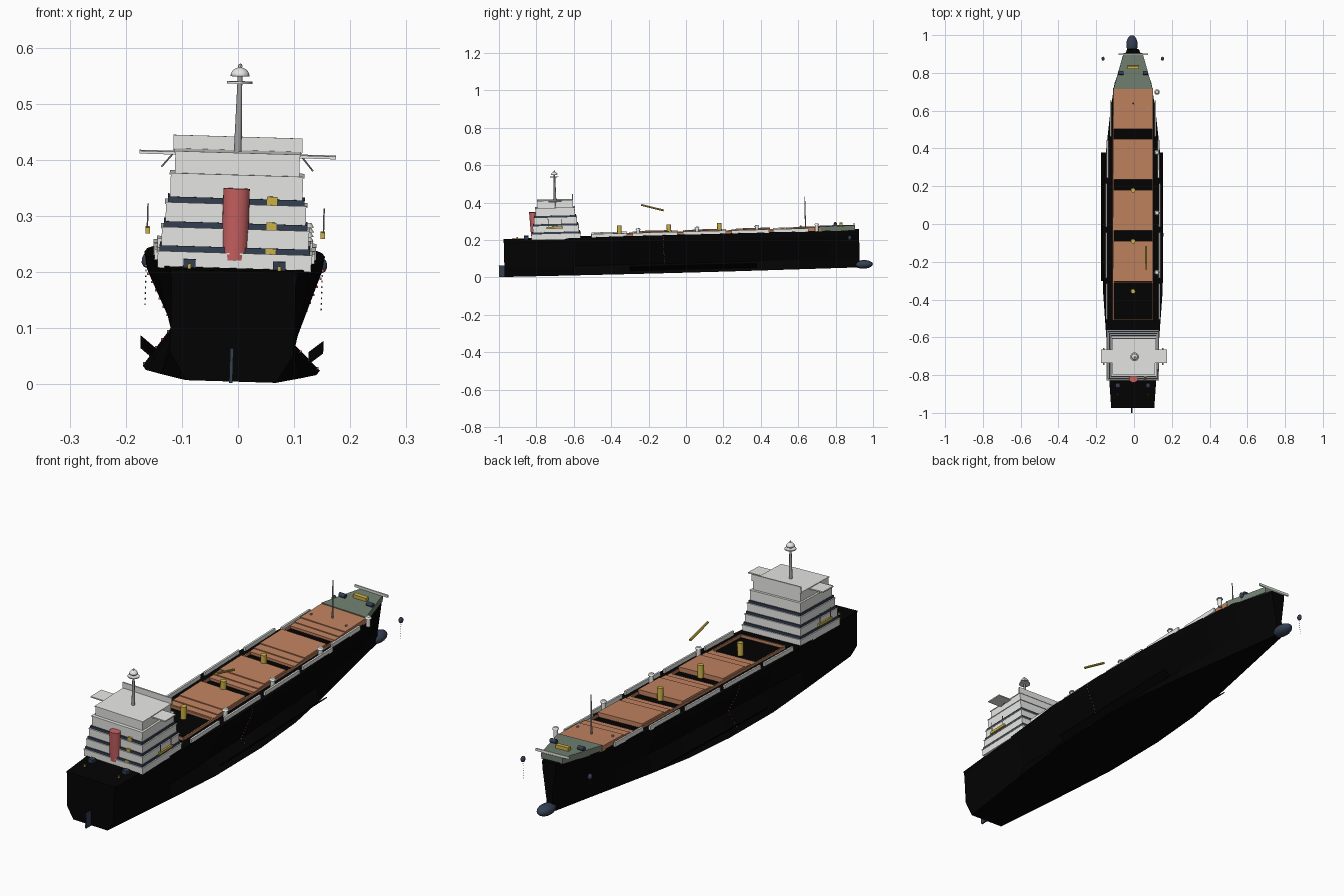
import bpy, bmesh, math
from mathutils import Matrix, Vector

if "Cube" in bpy.data.objects:
    bpy.data.objects.remove(bpy.data.objects["Cube"])

def mat(name, r, g, b):
    m = bpy.data.materials.new(name)
    m.diffuse_color = (r, g, b, 1)
    m.use_nodes = True
    m.node_tree.nodes["Principled BSDF"].inputs["Base Color"].default_value = m.diffuse_color
    return m

BLACK = mat("hull_black", .0008, .0008, .0008)
WHITE = mat("white_paint", .84, .84, .82)
NAVY = mat("navy", .035, .05, .085)
BROWN = mat("hatch_brown", .53, .225, .115)
GREEN = mat("deck_green", .17, .22, .17)
YELLOW = mat("yellow", .62, .45, .06)
RED = mat("red", .58, .12, .12)
GREY = mat("mast_grey", .36, .36, .36)

def finish(name, bm, m, smooth=False):
    bmesh.ops.recalc_face_normals(bm, faces=bm.faces)
    me = bpy.data.meshes.new(name)
    bm.to_mesh(me)
    bm.free()
    me.materials.append(m)
    ob = bpy.data.objects.new(name, me)
    bpy.context.collection.objects.link(ob)
    if smooth:
        bpy.ops.object.select_all(action='DESELECT')
        bpy.context.view_layer.objects.active = ob
        ob.select_set(True)
        bpy.ops.object.shade_smooth_by_angle(angle=math.radians(40))
    return ob

def box(name, m, x0, x1, y0, y1, z0, z1):
    bm = bmesh.new()
    bmesh.ops.create_cube(bm, size=1)
    for v in bm.verts:
        v.co = Vector(((x0 + x1) / 2 + v.co.x * (x1 - x0),
                       (y0 + y1) / 2 + v.co.y * (y1 - y0),
                       (z0 + z1) / 2 + v.co.z * (z1 - z0)))
    return finish(name, bm, m)

def rod(name, m, a, b, r0, r1=None, n=12):
    a, b = Vector(a), Vector(b)
    d = b - a
    bm = bmesh.new()
    bmesh.ops.create_cone(bm, cap_ends=True, segments=n, radius1=r0,
                          radius2=r0 if r1 is None else r1, depth=d.length)
    bm.transform(Matrix.Translation((a + b) / 2) @ d.to_track_quat('Z', 'Y').to_matrix().to_4x4())
    return finish(name, bm, m, n > 6)

def ball(name, m, c, r, n=16):
    bm = bmesh.new()
    bmesh.ops.create_uvsphere(bm, u_segments=n, v_segments=n // 2, radius=1)
    bm.transform(Matrix.Translation(c) @ Matrix.Diagonal((*r, 1)))
    return finish(name, bm, m, True)

# Hull: y, bottom, waist and deck half widths, deck height; lofted with a pinched waist
stations = [(-.97, .08, .11, .114, .197), (-.6, .125, .108, .14, .2), (-.35, .152, .105, .158, .203),
            (-.05, .158, .105, .161, .203), (.2, .143, .1, .156, .203), (.4, .112, .092, .142, .203),
            (.6, .075, .075, .12, .203), (.75, .047, .052, .098, .203), (.93, .014, .014, .032, .203)]
bm = bmesh.new()
rings = []
for y, b, w, d, h in stations:
    side = lambda wz: [(b, 0), (w, wz), (d * .97, .175), (d, h)]
    ring = side(.05) + [(-x, z) for x, z in reversed(side(.075 if y > -.9 else .05))]
    rings.append([bm.verts.new((x, y, z)) for x, z in ring])
for r, s in zip(rings, rings[1:]):
    for i in range(8):
        j = (i + 1) % 8
        bm.faces.new((r[i], r[j], s[j], s[i]))
bm.faces.new(rings[0])
bm.faces.new(rings[-1])
finish("hull", bm, BLACK)
ball("bulbous_bow", NAVY, (0, .95, .015), (.03, .05, .023), 20)
box("rudder", NAVY, -.003, .003, -1.0, -.965, -.002, .06)

# Forecastle deck
bm = bmesh.new()
plan = [(-.104, .72), (.104, .72), (.05, .91), (-.05, .91)]
lo = [bm.verts.new((x, y, .2)) for x, y in plan]
hi = [bm.verts.new((x, y, .226)) for x, y in plan]
bm.faces.new(lo)
bm.faces.new(hi)
for i in range(4):
    j = (i + 1) % 4
    bm.faces.new((lo[i], lo[j], hi[j], hi[i]))
finish("forecastle", bm, GREEN)
box("bow_screen", WHITE, -.078, .078, .902, .908, .226, .236)
box("windlass", YELLOW, -.03, .03, .826, .844, .226, .24)
rod("foremast", GREY, (0, .645, .2), (0, .645, .385), .0035, .002)

# Hatch covers: one large panel and two lower strips in each bay
for a in (-.3, -.03, .24, .51):
    b = a + .215
    box("hatch_cover", BROWN, -.105, .105, a + .07, b, .2, .222)
    box("hatch_strip_front", BROWN, -.105, .105, a, a + .03, .2, .214)
    box("hatch_strip_middle", BROWN, -.105, .105, a + .03, a + .07, .2, .218)
for s in (-1, 1):
    x = s * .104
    box("hatch_coaming_side", BROWN, x - .003, x + .003, -.5, .51, .2, .213)
for y in (-.5, -.305):
    box("hatch_coaming_end", BROWN, -.105, .105, y - .003, y + .003, .2, .213)

# Deck crane posts and the raised boom
for y in (-.35, -.085, .185):
    rod("crane_post", YELLOW, (0, y, .2), (0, y, .256), .012)
rod("crane_boom", YELLOW, (.066, -.23, .366), (.066, -.11, .333), .005, n=8)

# Vents along the starboard deck
for y in (-.25, .065, .385, .705):
    rod("vent_post", WHITE, (.126, y, .2), (.126, y, .237), .009)
    rod("vent_cap", WHITE, (.126, y, .235), (.126, y, .243), .014, .009)

# Paired side fittings
for s in (-1, 1):
    # walkway rails
    for y0, y1, x in ((-.5, -.31, .139), (-.28, -.04, .141), (-.01, .22, .141), (.25, .45, .135), (.47, .66, .117)):
        box("side_rail", WHITE, s * x - .004, s * x + .004, y0, y1, .2, .219)
    # sloping bilge keels
    x0, x1 = sorted((s * .137, s * .163))
    a = box("bilge_keel", BLACK, x0, x1, -.3, .38, .027, .032)
    for v in a.data.vertices:
        v.co.z += (abs(v.co.x) - .15) * .8
    # anchor with chain links
    ball("anchor", NAVY, (s * .157, .88, .163), (.009, .011, .013), 10)
    for i in range(7):
        ball("chain_link", NAVY, (s * .157, .88, .085 + i * .01), (.0015, .0015, .002), 6)
    rod("mooring_drum", NAVY, (s * .065 - .014, .805, .234), (s * .065 + .014, .805, .234), .009)
    rod("fore_bollard", GREY, (s * .082, .62, .22), (s * .082, .62, .228), .004, n=8)
    # lifeboats and davits
    box("lifeboat", YELLOW, s * .156 - .004, s * .156 + .004, -.74, -.65, .253, .264)
    for y in (-.73, -.66):
        rod("davit", GREY, (s * .157, y, .262), (s * .157, y, .305), .0015, n=6)
    # stern winches
    box("stern_winch", NAVY, s * .08 - .011, s * .08 + .011, -.86, -.838, .197, .213)
    box("stern_bollard", YELLOW, s * .08 - .003, s * .08 + .003, -.9, -.894, .197, .206)
    # bridge wings and struts
    x0, x1 = sorted((s * .105, s * .175))
    box("bridge_wing", WHITE, x0, x1, -.725, -.655, .395, .4)
    rod("wing_strut", GREY, (s * .135, -.69, .372), (s * .115, -.69, .396), .0015, n=6)

# Red draft marks, small ticks following the hull side
for s, wz in ((-1, .075), (1, .05)):
    for i in range(14):
        z = .006 + i * .0145
        x = .158 - (.158 - .105) * z / wz if z < wz else .105 + .051 * min(1, (z - wz) / (.175 - wz))
        x = s * (x + .002)
        box("draft_mark", RED, x - .002, x + .002, -.1165, -.1135, z - .002, z + .002)

# Accommodation block: stepped tiers with window bands between
tiers = [(.195, .225, .137, -.82, -.558), (.235, .268, .131, -.813, -.567), (.278, .312, .125, -.806, -.576),
         (.322, .364, .118, -.797, -.586), (.364, .403, .111, -.785, -.595)]
for k, (z0, z1, w, y0, y1) in enumerate(tiers):
    box("accommodation_tier", WHITE, -w, w, y0, y1, z0, z1 - .003)
    box("tier_deck_edge", WHITE, -w - .002, w + .002, y0 - .002, y1 + .002, z1 - .003, z1)
    if k < 3:
        box("window_band", NAVY, -w + .003, w - .003, y0 + .003, y1 - .003, z1, z1 + .01)
        h = (.009, .013, .015)[k]
        box("stern_locker", YELLOW, .055, .073, y0 + .001, y0 + .02, z1, z1 + h)
box("bridge_screen", WHITE, -.115, .115, -.599, -.593, .4, .427)

# Funnel, leaning aft
f = rod("funnel", RED, (0, -.808, .212), (0, -.808, .34), .0235, n=24)
for v in f.data.vertices:
    v.co.y = -.808 + (v.co.y + .808) * .8 - (v.co.z - .276) * .06

# Radar mast
rod("radar_mast", GREY, (0, -.69, .4), (0, -.69, .545), .007, .004)
rod("mast_platform", WHITE, (0, -.69, .524), (0, -.69, .528), .023, n=20)
dome = ball("radar_dome", WHITE, (0, -.69, .537), (.017, .017, .016), 20)
for v in dome.data.vertices:
    v.co.z = max(v.co.z, .537)
ball("mast_tip", WHITE, (0, -.69, .555), (.004, .004, .005), 8)

# Trim and list of the whole ship
M = Matrix.Translation((-.012, 0, .03)) @ Matrix.Rotation(.03, 4, 'Y') @ Matrix.Rotation(.026, 4, 'X')
for ob in bpy.context.collection.objects:
    ob.matrix_world = M
